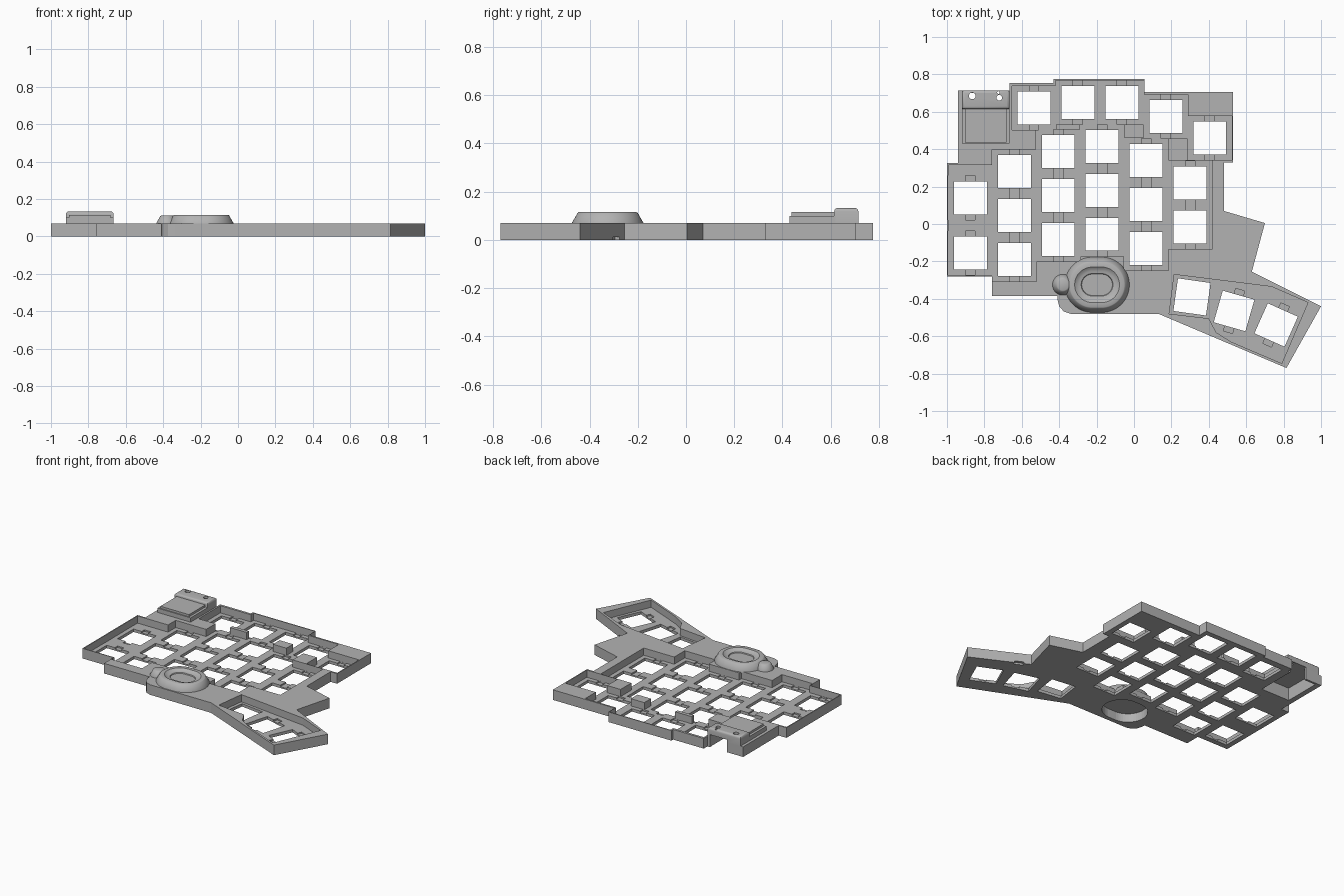
import bpy, bmesh, math
from mathutils import Matrix, Vector

cube = bpy.data.objects.get("Cube")
if cube:
    bpy.data.objects.remove(cube, do_unlink=True)

grey = bpy.data.materials.new("matte grey")
grey.use_nodes = True
colour = (0.45, 0.45, 0.45, 1)
grey.diffuse_color = colour
grey.node_tree.nodes["Principled BSDF"].inputs["Base Color"].default_value = colour


def make(name, bm):
    bmesh.ops.recalc_face_normals(bm, faces=bm.faces)
    me = bpy.data.meshes.new(name)
    bm.to_mesh(me)
    bm.free()
    me.materials.append(grey)
    ob = bpy.data.objects.new(name, me)
    bpy.context.scene.collection.objects.link(ob)
    return ob


def prism(bm, pts, z0, z1):
    low = [bm.verts.new((x, y, z0)) for x, y in pts]
    face = bm.faces.new(low)
    up = bmesh.ops.extrude_face_region(bm, geom=[face])["geom"]
    bmesh.ops.translate(bm, vec=(0, 0, z1 - z0),
                        verts=[v for v in up if isinstance(v, bmesh.types.BMVert)])


def box(bm, cx, cy, hx, hy, z0, z1, turn=0, dy=0):
    """Box about a key centre, shifted along its own y and turned."""
    rot = Matrix.Rotation(math.radians(turn), 2)
    pts = [rot @ Vector((sx * hx, dy + sy * hy))
           for sx, sy in ((-1, -1), (1, -1), (1, 1), (-1, 1))]
    prism(bm, [(cx + p.x, cy + p.y) for p in pts], z0, z1)


def oval(cx, cy, r, half=0.0, n=48):
    pts = []
    for i in range(n):
        a = 2 * math.pi * (i + 0.5) / n
        pts.append((cx + r * math.cos(a) + math.copysign(half, math.cos(a)),
                    cy + r * math.sin(a)))
    return pts


def loft(name, cx, cy, rings):
    """Stack of ovals given as (radius, half straight, height)."""
    bm = bmesh.new()
    loops = [[bm.verts.new((x, y, z)) for x, y in oval(cx, cy, r, h)]
             for r, h, z in rings]
    for a, b in zip(loops, loops[1:]):
        for i in range(len(a)):
            j = (i + 1) % len(a)
            bm.faces.new((a[i], a[j], b[j], b[i]))
    bm.faces.new(loops[0])
    bm.faces.new(loops[-1])
    return make(name, bm)


def cut(ob, bm):
    cutter = make("cutter", bm)
    cutter.hide_render = True
    mod = ob.modifiers.new("cut", "BOOLEAN")
    mod.object, mod.operation, mod.solver = cutter, "DIFFERENCE", "EXACT"
    mod.use_self = True
    deps = bpy.context.evaluated_depsgraph_get()
    me = bpy.data.meshes.new_from_object(ob.evaluated_get(deps))
    ob.modifiers.clear()
    ob.data = me
    bpy.data.objects.remove(cutter, do_unlink=True)


# Case body
outline = [(-.94, .715), (-.665, .715), (-.665, .755), (-.43, .755), (-.43, .775),
           (.055, .775), (.055, .705), (.53, .705), (.53, .33), (.48, .33),
           (.48, .07), (.70, .005), (.63, -.255), (1, -.44), (.815, -.77),
           (.13, -.48), (-.34, -.48), (-.375, -.468), (-.4, -.44), (-.41, -.4),
           (-.41, -.385), (-.76, -.385), (-.76, -.28), (-1, -.28), (-1, .325),
           (-.94, .325)]
bm = bmesh.new()
prism(bm, outline, 0, .07)
body = make("case_body", bm)

# Key centres: straight columns, the back row, then the fanned thumb keys
pitch = .235
keys = [(-.875, .14, 0), (-.875, -.155, 0)]
for x, top, count in ((-.64, .28, 3), (-.405, .388, 3), (-.17, .415, 3),
                      (.065, .34, 3), (.3, .22, 2)):
    keys += [(x, top - pitch * i, 0) for i in range(count)]
keys += [(-.535, .62, 0), (-.3, .65, 0), (-.065, .65, 0), (.17, .575, 0), (.405, .46, 0)]
thumbs = [(.31, -.39, -8), (.535, -.465, -16), (.76, -.54, -24)]

# Sunken key wells
bm = bmesh.new()
for x, y, turn in keys:
    box(bm, x, y, .1185, .1185, .02, .2)
box(bm, -.875, .02, .1175, .295, .02, .2)
cut(body, bm)
bm = bmesh.new()
prism(bm, [(.215, -.27), (.735, -.335), (.93, -.42), (.79, -.745), (.52, -.63),
           (.44, -.58), (.4, -.505), (.188, -.48)], .02, .2)
cut(body, bm)

# Clip notches beside the switch openings
bm = bmesh.new()
for x, y, turn in keys + thumbs[1:]:
    for side in (-1, 1):
        box(bm, x, y, .025, .018, .01, .045, turn, side * .1)
cut(body, bm)

# Switch openings
bm = bmesh.new()
for x, y, turn in keys + thumbs:
    box(bm, x, y, .088, .088, -.1, .2, turn)
cut(body, bm)

# Hollow under the pointing pad, and a small side notch
bm = bmesh.new()
prism(bm, oval(-.1975, -.325, .125, .025), -.1, .06)
box(bm, .7, -.29, .03, .02, -.1, .012, -26)
cut(body, bm)


# Controller bay and housing
def bay():
    b = bmesh.new()
    box(b, -.7925, .57, .11, .13, -.1, .088)
    box(b, -.75, .7, .065, .05, -.1, .087)
    return b


cut(body, bay())
bm = bmesh.new()
box(bm, -.7925, .525, .1275, .095, .06, .1)
base = make("controller_base", bm)
bm = bmesh.new()
box(bm, -.7925, .665, .1275, .05, .06, .133)
bmesh.ops.bevel(bm, geom=[e for e in bm.edges if min(v.co.z for v in e.verts) > .1],
                offset=.015, segments=3, profile=.5, affect="EDGES")
block = make("controller_back_block", bm)
for part in (base, block):
    cut(part, bay())
bm = bmesh.new()
prism(bm, oval(-.865, .685, .017, .001), -.1, .3)
prism(bm, oval(-.72, .675, .015), -.1, .3)
prism(bm, oval(-.725, .703, .007, 0, 16), -.1, .3)
cut(block, bm)
bm = bmesh.new()
box(bm, -.7925, .527, .11, .09, .098, .115)
make("controller_cover", bm)

# Pointing pad with a dished top, and its side lobe
pad = loft("pointing_pad", -.1975, -.325, [
    (.148, .025, .062), (.148, .025, .072), (.125, .025, .112), (.12, .025, .115),
    (.095, .025, .115), (.085, .025, .107), (.072, .025, .102), (.06, .025, .1),
    (.057, .025, .094)])
lobe = loft("pad_lobe", -.38, -.325, [
    (.056, 0, .062), (.056, 0, .072), (.036, 0, .108), (.03, 0, .111)])

# Smooth only the rounded parts
for ob in (pad, lobe, block):
    bpy.ops.object.select_all(action="DESELECT")
    ob.select_set(True)
    bpy.context.view_layer.objects.active = ob
    bpy.ops.object.shade_smooth_by_angle(angle=math.radians(35))
